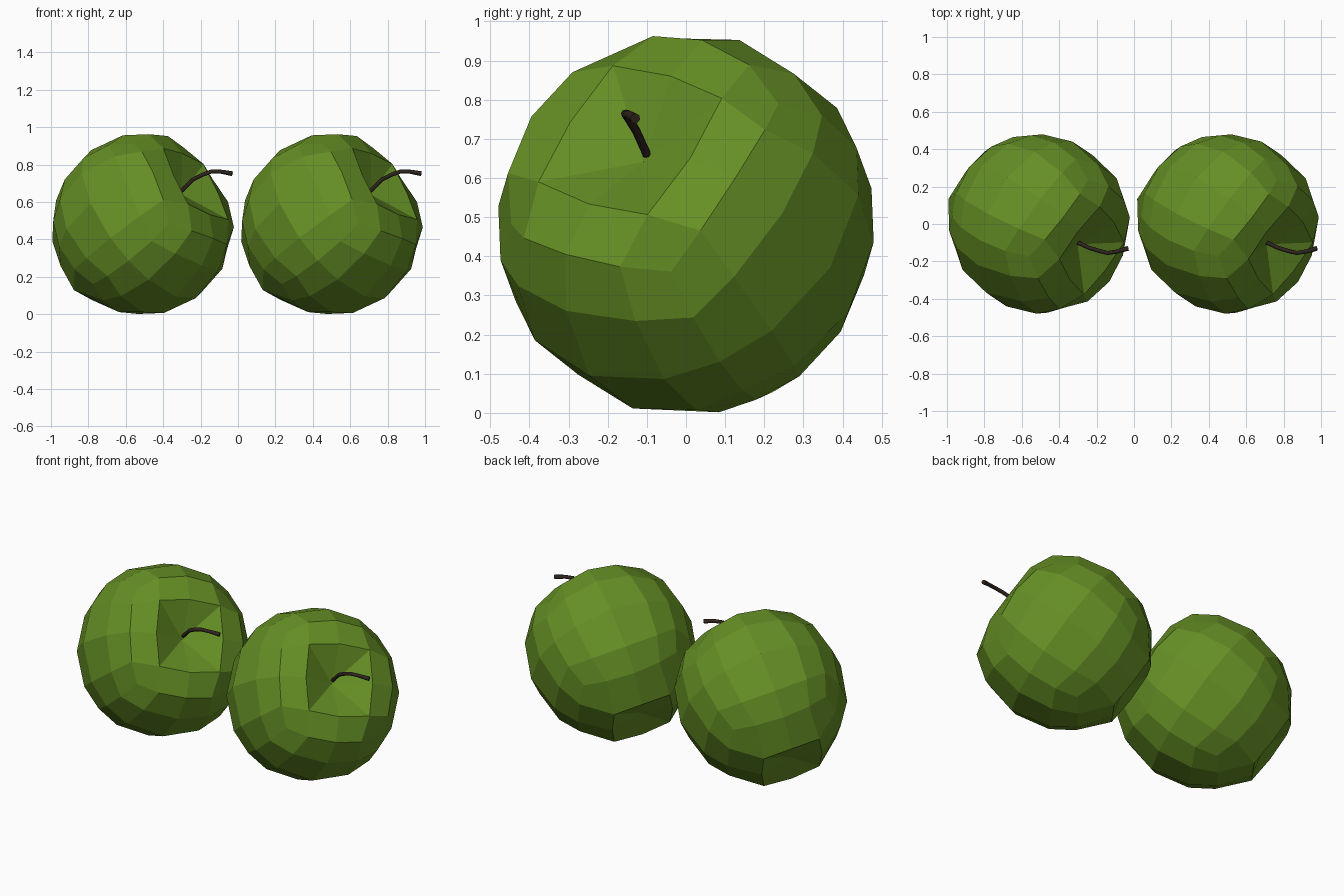
import bpy, bmesh
from mathutils import Vector, Matrix

if "Cube" in bpy.data.objects:
    bpy.data.objects.remove(bpy.data.objects["Cube"])

R = 0.49
SPACING = 1.01


def material(name, color):
    m = bpy.data.materials.new(name)
    m.diffuse_color = (*color, 1)
    m.use_nodes = True
    m.node_tree.nodes["Principled BSDF"].inputs["Base Color"].default_value = m.diffuse_color
    return m


green = material("green_skin", (0.13, 0.275, 0.018))
brown = material("brown_stem", (0.028, 0.018, 0.012))


# Apple body: 4x4 cube sphere, with a deep square dimple at the stem
# and a small shallow one at the base
def apple_mesh():
    bm = bmesh.new()
    bmesh.ops.create_cube(bm, size=2)
    bmesh.ops.subdivide_edges(bm, edges=bm.edges[:], cuts=3, use_grid_fill=True)
    poles, rims = [], []
    for v in bm.verts:
        g = v.co.copy()
        steps = abs(round(g.x * 2)) + abs(round(g.y * 2))
        inner = max(abs(g.x), abs(g.y)) < 0.6 and abs(g.z) > 0.9
        top = g.z > 0
        v.co = g.normalized() * R
        v.co.x *= 0.975
        if inner and steps == 0:
            v.co.z = 0.28 if top else -0.42
            poles.append(v)
        elif inner:
            corner = steps == 2
            if top:
                half = 0.188 if corner else 0.207
                v.co = (g.x * 2 * half * 0.96 - 0.006, g.y * 2 * half, 0.38)
            else:
                half = 0.165 if corner else 0.18
                v.co = (g.x * 2 * half, g.y * 2 * half, -0.458 if corner else -0.465)
            if corner:
                rims.append(v)
        elif min(abs(g.x), abs(g.y), g.z) > 0.9:
            v.co *= 0.96
    # Crease each dimple from its centre to its corners
    for p in poles:
        for c in rims:
            if p.co.z * c.co.z > 0:
                bmesh.ops.connect_verts(bm, verts=[p, c])
    bmesh.ops.recalc_face_normals(bm, faces=bm.faces[:])
    me = bpy.data.meshes.new("apple_body")
    bm.to_mesh(me)
    bm.free()
    me.materials.append(green)
    return me


# Bent stem: a thin tube
def stem_curve():
    cu = bpy.data.curves.new("stem", 'CURVE')
    cu.dimensions = '3D'
    cu.bevel_depth = 0.011
    cu.bevel_resolution = 2
    cu.use_fill_caps = True
    path = [(0.205, -0.10, 0.66), (0.265, -0.127, 0.72), (0.315, -0.143, 0.746),
            (0.365, -0.155, 0.764), (0.415, -0.147, 0.762), (0.473, -0.13, 0.752)]
    s = cu.splines.new('POLY')
    s.points.add(len(path) - 1)
    for pt, co in zip(s.points, path):
        pt.co = (*co, 1)
    s.points[-1].radius = 1.2
    cu.materials.append(brown)
    return cu


# Tilted apple axes (local z points out through the stem)
w = Vector((0.725, -0.387, 0.568)).normalized()
v = Vector((0.35, -0.505, -0.79))
v = (v - w * v.dot(w)).normalized()
tilt = Matrix((v.cross(w), v, w)).transposed().to_4x4()

body, stem = apple_mesh(), stem_curve()
for side, x in (("left", -SPACING / 2), ("right", SPACING / 2)):
    a = bpy.data.objects.new(side + "_apple_body", body)
    a.matrix_world = Matrix.Translation((x, 0, 0.482)) @ tilt
    t = bpy.data.objects.new(side + "_apple_stem", stem)
    t.location = (x, 0, 0)
    for o in (a, t):
        bpy.context.collection.objects.link(o)
